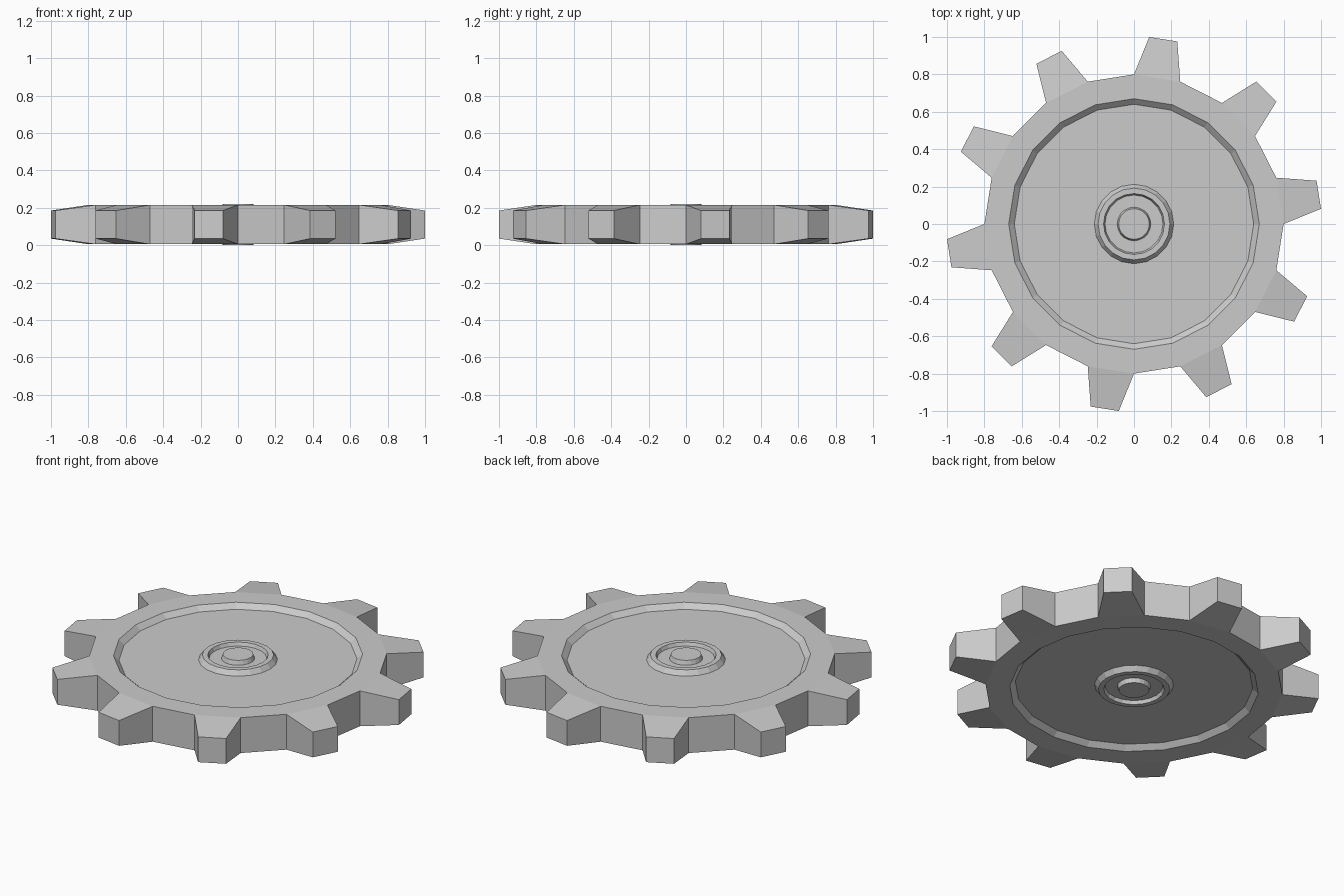
import bpy, bmesh
from math import cos, sin, radians

if "Cube" in bpy.data.objects:
    bpy.data.objects.remove(bpy.data.objects["Cube"])

SIDES = 20
STEP = 360 / SIDES
MID = 0.11  # mid-plane height; both faces of the gear are identical


def polar(r, deg, z):
    return (r * cos(radians(deg)), r * sin(radians(deg)), MID + z)


def ring(bm, r, z):
    return [bm.verts.new(polar(r, i * STEP, z)) for i in range(SIDES)]


def bridge(bm, a, b, skip=()):
    for i in range(SIDES):
        if i not in skip:
            j = (i + 1) % SIDES
            bm.faces.new((a[i], a[j], b[j], b[i]))


def lathe(bm, profile, open_sides=()):
    """Revolve a half profile (centre to rim) and its mirror image below."""
    full = profile + [(r, -z) for r, z in reversed(profile)]
    rings = [ring(bm, r, z) for r, z in full]
    for k, (a, b) in enumerate(zip(rings, rings[1:])):
        bridge(bm, a, b, open_sides if k == len(profile) - 1 else ())
    bm.faces.new(rings[0])
    bm.faces.new(rings[-1])
    return rings[len(profile) - 1], rings[len(profile)]


def finish(bm, name):
    bmesh.ops.recalc_face_normals(bm, faces=bm.faces[:])
    mesh = bpy.data.meshes.new(name)
    bm.to_mesh(mesh)
    bm.free()
    obj = bpy.data.objects.new(name, mesh)
    bpy.context.collection.objects.link(obj)
    return obj


# toothed wheel with a recessed web on both faces
bm = bmesh.new()
tooth_sides = range(0, SIDES, 2)
top, low = lathe(bm, [(0.64, 0.077), (0.67, 0.105), (0.80, 0.105)], tooth_sides)

# tapered teeth growing from every second rim side
for i in tooth_sides:
    j = (i + 1) % SIDES
    base = [top[i], top[j], low[j], low[i]]
    c = (i + 0.5) * STEP
    tip = [bm.verts.new(polar(1.003, c + da, z)) for da, z in
           ((-4.35, 0.075), (4.35, 0.075), (4.35, -0.075), (-4.35, -0.075))]
    bm.faces.new(tip)
    for k in range(4):
        n = (k + 1) % 4
        bm.faces.new((base[k], base[n], tip[n], tip[k]))
finish(bm, "toothed_wheel")

# stepped hub: centre boss, sunken ring and bevelled collar
bm = bmesh.new()
lathe(bm, [(0.082, 0.11), (0.09, 0.085), (0.155, 0.085), (0.163, 0.105),
           (0.192, 0.105), (0.213, 0.076)])
finish(bm, "hub")
